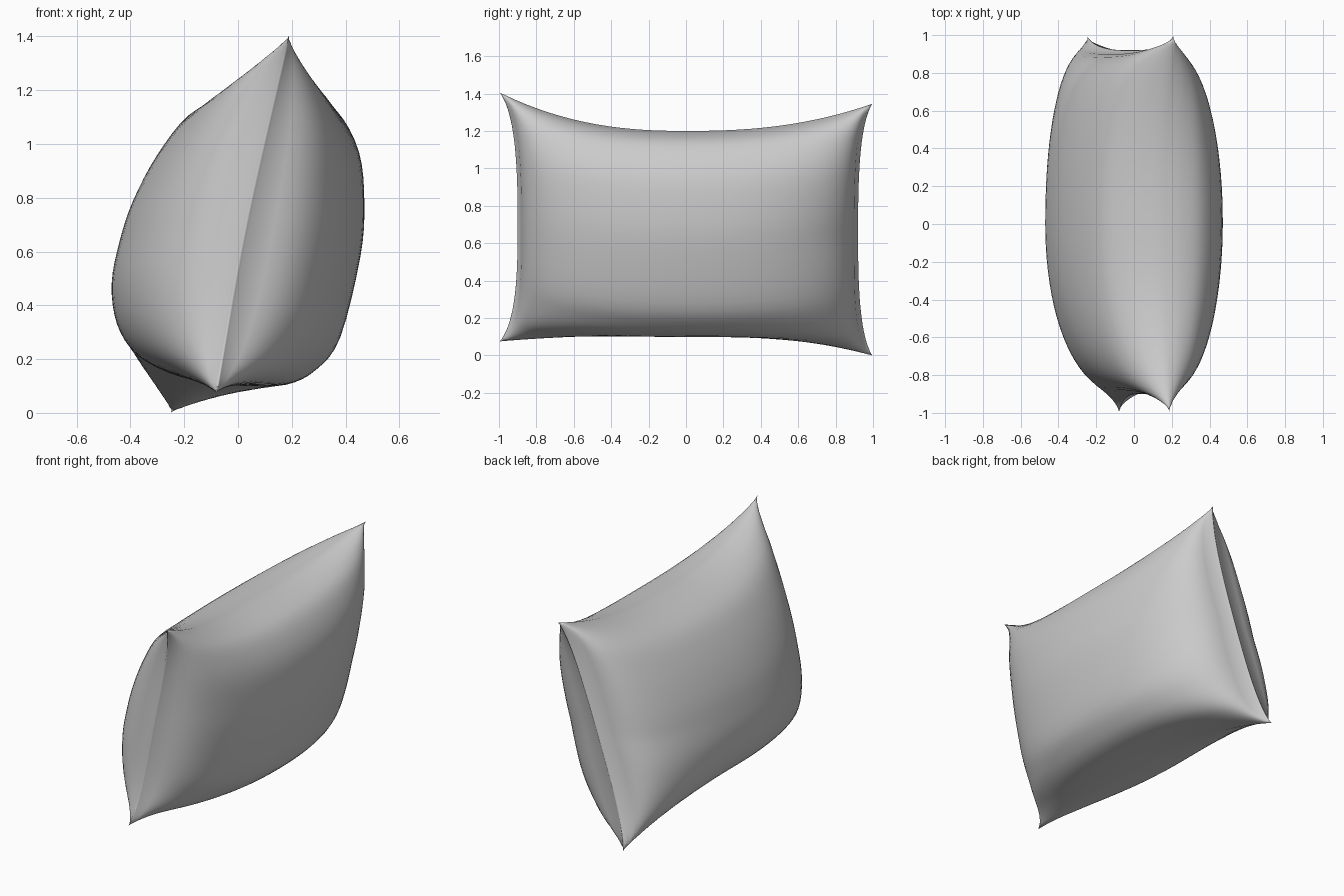
import bpy, bmesh, math
from mathutils import Vector

if "Cube" in bpy.data.objects:
    bpy.data.objects.remove(bpy.data.objects["Cube"])

# Middle cross-section (x, z), bottom to top, for each face of the pillow
LEFT = [(-.12, .11), (-.26, .15), (-.38, .22), (-.45, .33), (-.47, .48), (-.44, .64),
        (-.39, .79), (-.30, .96), (-.18, 1.11), (-.03, 1.18), (.13, 1.2)]
RIGHT = [(-.12, .11), (.03, .10), (.18, .105), (.29, .16), (.38, .28), (.455, .58),
         (.47, .78), (.45, .97), (.37, 1.12), (.26, 1.18), (.13, 1.2)]
# Side seams: bottom corner, middle, top corner (x, z)
FRONT_SEAM = [(-.08, .075), (.03, .70), (.19, 1.405)]
BACK_SEAM = [(-.25, .0), (-.02, .66), (.21, 1.345)]
MID_SEAM = [(-.12, .11), (.005, .655), (.13, 1.2)]
NS, NT = 40, 44


def spline(pts, s):
    """Smooth curve through the points, s from 0 to 1."""
    p = [Vector(q) for q in pts]
    p = [2 * p[0] - p[1]] + p + [2 * p[-1] - p[-2]]
    n = len(pts) - 1
    i = min(int(s * n), n - 1)
    f = s * n - i
    a, b, c, d = p[i:i + 4]
    return 0.5 * (2 * b + (c - a) * f + (2 * a - 5 * b + 4 * c - d) * f * f
                  + (3 * b - a - 3 * c + d) * f ** 3)


def pillow_point(face, s, t):
    w = 0.5 * s + 0.25 * (1 - math.cos(math.pi * s))
    mid = spline(MID_SEAM, w)
    end = spline(FRONT_SEAM if t < 0 else BACK_SEAM, w)
    corner = abs(2 * s - 1) ** 2.6
    a = abs(t)
    seam = mid.lerp(end, a ** 2.4)
    # Bulge tapers along the length and drops bluntly at the side seams
    power, blunt = (2.0, .39) if t < 0 else (2.2, .40 - .14 * abs(2 * s - 1))
    g = max(1 - min(a / .985, 1) ** power, 0) ** blunt
    # Thin rounded hem keeps the seam and corners plump
    hem = .028 * math.sin(math.pi * s) ** .3 * max(1 - a ** 20, 0) ** .5
    side = -1 if face is LEFT else 1
    p = seam + (spline(face, s) - mid) * g + Vector((.97, -.25)) * side * hem * (1 - g)
    # Corners are pulled outward
    edge = .90 if t < 0 else .92
    y = t * (edge + (.995 - edge) * corner)
    return (p.x, y, p.y)


# Pillow: two bulging faces welded along the seams
bm = bmesh.new()
ts = [math.sin(math.pi * (j / NT - .5)) for j in range(NT + 1)]
for face in (LEFT, RIGHT):
    grid = [[bm.verts.new(pillow_point(face, i / NS, t)) for t in ts] for i in range(NS + 1)]
    for i in range(NS):
        for j in range(NT):
            bm.faces.new((grid[i][j], grid[i + 1][j], grid[i + 1][j + 1], grid[i][j + 1]))
bmesh.ops.remove_doubles(bm, verts=bm.verts, dist=.0008)
bmesh.ops.recalc_face_normals(bm, faces=bm.faces)
mesh = bpy.data.meshes.new("pillow")
bm.to_mesh(mesh)
bm.free()
pillow = bpy.data.objects.new("pillow", mesh)
bpy.context.collection.objects.link(pillow)

# Rest on the ground
low = min(v.co.z for v in mesh.vertices)
for v in mesh.vertices:
    v.co.z -= low
bpy.context.view_layer.objects.active = pillow
pillow.select_set(True)
bpy.ops.object.shade_smooth()
